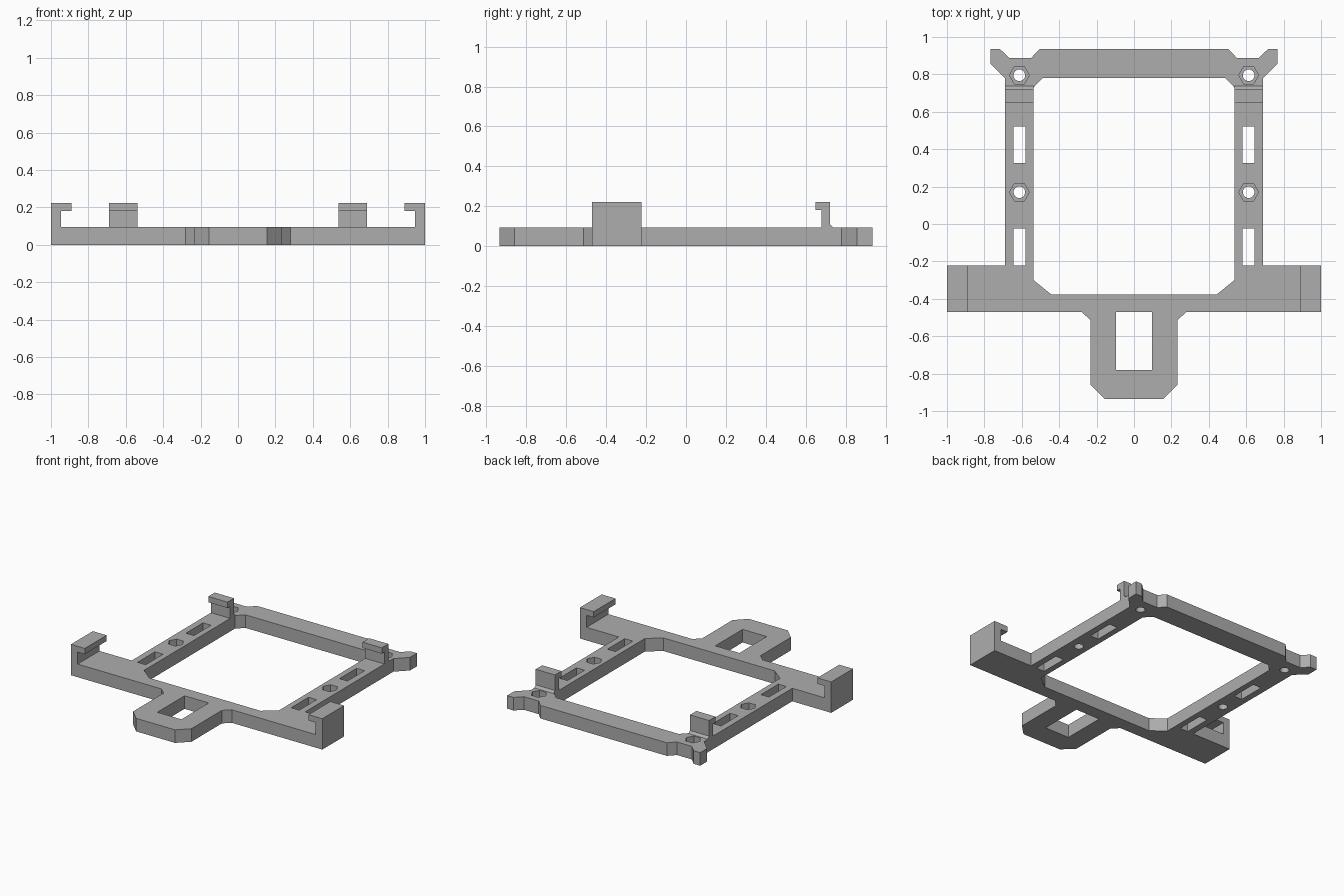
import bpy, bmesh
from math import cos, sin, tau
from mathutils import Vector

cube = bpy.data.objects.get("Cube")
if cube:
    bpy.data.objects.remove(cube, do_unlink=True)

THICK = 0.094    # frame thickness
TOP = 0.222      # clip height

grey = bpy.data.materials.new("plain grey")
grey.use_nodes = True
grey.diffuse_color = (0.42, 0.42, 0.42, 1)
grey.node_tree.nodes["Principled BSDF"].inputs["Base Color"].default_value = grey.diffuse_color


def prism(name, pts, lo, hi, axis="z"):
    """Extrude a closed profile between lo and hi along one axis."""
    place = {"x": lambda a, b, c: (c, a, b),
             "y": lambda a, b, c: (a, c, b),
             "z": lambda a, b, c: (a, b, c)}[axis]
    bm = bmesh.new()
    base = bm.faces.new([bm.verts.new(place(a, b, lo)) for a, b in pts])
    grown = bmesh.ops.extrude_face_region(bm, geom=[base])["geom"]
    step = Vector(place(0, 0, hi - lo))
    bmesh.ops.translate(bm, vec=step, verts=[v for v in grown if isinstance(v, bmesh.types.BMVert)])
    if base.is_valid and not any(len(e.link_faces) == 1 for e in base.edges) and \
            any(len(e.link_faces) > 2 for e in base.edges):
        bm.faces.remove(base)
    bmesh.ops.recalc_face_normals(bm, faces=bm.faces)
    mesh = bpy.data.meshes.new(name)
    bm.to_mesh(mesh)
    bm.free()
    mesh.materials.append(grey)
    obj = bpy.data.objects.new(name, mesh)
    bpy.context.scene.collection.objects.link(obj)
    return obj


def mirrored(half):
    """Close a right-hand half outline by reflecting it in x."""
    return half + [(-x, y) for x, y in reversed(half)]


def rect(x0, x1, y0, y1):
    return [(x0, y0), (x1, y0), (x1, y1), (x0, y1)]


def ring(x, y, r, n):
    return [(x + r * cos(tau * i / n), y + r * sin(tau * i / n)) for i in range(n)]


# Flat frame with front tongue, side arms and rear horns
outline = [(0.155, -0.936), (0.232, -0.86), (0.232, -0.515), (0.28, -0.47),
           (1, -0.47), (1, -0.222), (0.69, -0.222), (0.69, 0.78),
           (0.768, 0.857), (0.768, 0.936), (0.717, 0.936), (0.668, 0.888),
           (0.55, 0.888), (0.503, 0.936)]
frame = prism("frame", mirrored(outline), 0, THICK)

# Openings: centre window, tongue slot, rail slots and nut holes
window = [(0.443, -0.376), (0.537, -0.3), (0.537, 0.73), (0.488, 0.78)]
below, above = -0.1, 0.2
cutters = [prism("window_cutter", mirrored(window), below, above),
           prism("tongue_cutter", rect(-0.096, 0.096, -0.47, -0.78), below, above)]
for s in (-1, 1):
    for y0, y1 in ((-0.222, -0.025), (0.326, 0.52)):
        cutters.append(prism("slot_cutter", rect(s * 0.579, s * 0.643, y0, y1), below, above))
    for y in (0.17, 0.795):
        cutters.append(prism("bolt_cutter", ring(s * 0.613, y, 0.031, 24), below, above))
        cutters.append(prism("nut_cutter", ring(s * 0.613, y, 0.053, 6), THICK / 2, above))

for c in cutters:
    c.hide_render = True
    mod = frame.modifiers.new(c.name, "BOOLEAN")
    mod.operation = "DIFFERENCE"
    mod.solver = "EXACT"
    mod.object = c

# Bake the cuts and drop the helpers
bpy.context.view_layer.update()
baked = bpy.data.meshes.new_from_object(frame.evaluated_get(bpy.context.evaluated_depsgraph_get()))
frame.modifiers.clear()
frame.data = baked
for c in cutters:
    bpy.data.objects.remove(c, do_unlink=True)

# Hooked clips on the side arms and on the rear of the rails
LIP = 0.18
for s, side in ((-1, "right"), (1, "left")):
    hook = [(1, THICK), (1, TOP), (0.89, TOP), (0.89, LIP), (0.947, LIP), (0.947, THICK)]
    prism(side + "_arm_clip", [(s * x, z) for x, z in hook], -0.47, -0.222, "y")
    rear = [(0.678, THICK), (0.678, LIP), (0.648, LIP), (0.648, TOP), (0.722, TOP),
            (0.722, THICK + 0.016), (0.738, THICK)]
    prism(side + "_rear_clip", rear, *sorted((s * 0.537, s * 0.69)), "x")
